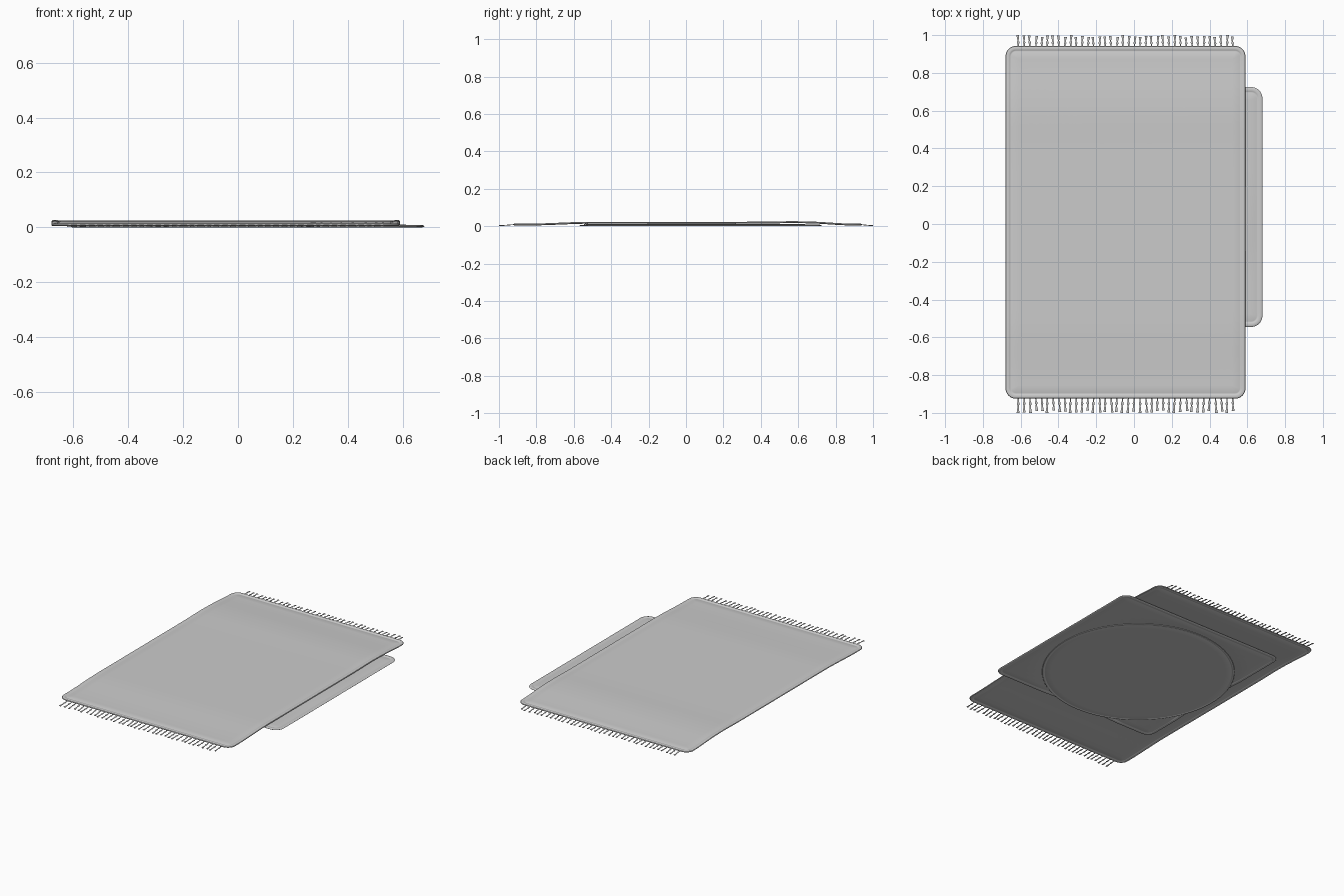
import bpy, bmesh, math, random
from mathutils import Vector, Matrix

if "Cube" in bpy.data.objects:
    bpy.data.objects.remove(bpy.data.objects["Cube"])

random.seed(4)


def smooth(t):
    t = max(0.0, min(1.0, t))
    return t * t * (3 - 2 * t)


def finish(bm, name, angle=35):
    bmesh.ops.recalc_face_normals(bm, faces=bm.faces)
    me = bpy.data.meshes.new(name)
    bm.to_mesh(me)
    bm.free()
    ob = bpy.data.objects.new(name, me)
    bpy.context.collection.objects.link(ob)
    bpy.ops.object.select_all(action='DESELECT')
    ob.select_set(True)
    bpy.context.view_layer.objects.active = ob
    bpy.ops.object.shade_smooth_by_angle(angle=math.radians(angle))
    return ob


def outline(a, b, r, d, n=40, m=8):
    """Rounded rectangle outline, inset by d."""
    rr = max(r - d, 0.0)
    cx, cy = a - d - rr, b - d - rr
    centres = [(cx, cy), (-cx, cy), (-cx, -cy), (cx, -cy)]
    pts = []
    for k in range(4):
        arc = []
        for q in (k, k + 1):
            c, t = centres[q % 4], q * math.pi / 2
            arc.append((c, t))
        (c0, t0), (c1, t1) = arc
        for i in range(m + 1):
            t = t0 + math.pi / 2 * i / m
            pts.append(Vector((c0[0] + rr * math.cos(t), c0[1] + rr * math.sin(t))))
        end = Vector((c1[0] + rr * math.cos(t1), c1[1] + rr * math.sin(t1)))
        start = pts[-1]
        pts += [start.lerp(end, i / n) for i in range(1, n)]
    return pts


def rug(name, x0, x1, y0, y1, r, bind, thick, drape, n=40, m=8):
    """Flat mat with a raised rolled binding, laid over a height function."""
    a, b = (x1 - x0) / 2, (y1 - y0) / 2
    mx, my = (x0 + x1) / 2, (y0 + y1) / 2
    edge = [(0, .0), (.1, .65), (.35, 1), (.65, 1), (.85, .75), (.95, .4), (1.15, .4), (1.25, .6)]
    top = [(bind * d, thick * z / 2) for d, z in edge]
    inner = min(a, b)
    d0 = top[-1][0]
    top += [(d0 + (inner - d0) * i / 16, thick * .3) for i in range(1, 17)]
    prof = [(d, -z) for d, z in reversed(top[1:])] + top
    bm = bmesh.new()
    rings = [[bm.verts.new((p.x + mx, p.y + my, z + thick / 2))
              for p in outline(a, b, r, d, n, m)] for d, z in prof]
    for lo, hi in zip(rings, rings[1:]):
        for i in range(len(lo)):
            j = (i + 1) % len(lo)
            bm.faces.new((lo[i], lo[j], hi[j], hi[i]))
    bmesh.ops.remove_doubles(bm, verts=bm.verts, dist=1e-4)
    for v in bm.verts:
        v.co.z += drape(v.co.x, v.co.y)
    return finish(bm, name)


CX, CY, R = -0.01, 0.03, 0.60


def over_round(x, y):
    return 0.006 * (1 - smooth((math.hypot(x - CX, y - CY) - R + .01) / .06))


def over_stack(x, y):
    rise = smooth((y + .85) / .35) * (1 - smooth((y - .66) / .24))
    return .004 + .010 * rise + .003 * math.exp(-((y - .57) / .11) ** 2)


# Three layered mats, bottom to top
rug("round_rug", CX - R, CX + R, CY - R, CY + R, R, .016, .006, lambda x, y: 0, n=1, m=20)
rug("middle_rug", -.58, .68, -.545, .725, .06, .026, .008, over_round)
rug("top_rug", -.68, .59, -.925, .943, .055, .026, .010, over_stack)


# Knotted fringe along both short ends of the top mat
def tassel(bm, x, y, side, length):
    prof = [(0, .0035), (.28, .0035), (.36, .0065), (.46, .0065), (.54, .003),
            (.72, .0045), (1, .0075)]
    lean = random.uniform(-.006, .006)
    rings = []
    for t, r in prof:
        z = .008 - .0045 * t
        rings.append([bm.verts.new((x + lean * t + r * math.cos(k * math.pi / 3),
                                    y + side * length * t,
                                    z + .45 * r * math.sin(k * math.pi / 3)))
                      for k in range(6)])
    for lo, hi in zip(rings, rings[1:]):
        for k in range(6):
            bm.faces.new((lo[k], lo[k - 1], hi[k - 1], hi[k]))
    bm.faces.new(rings[0])
    bm.faces.new(rings[-1])


for name, y, side in (("back_fringe", .935, 1), ("front_fringe", -.918, -1)):
    bm = bmesh.new()
    full = 1 - abs(y)
    for i in range(38):
        ln = full if i % 9 == 0 else full - random.uniform(0, .012)
        tassel(bm, -.612 + 1.135 * i / 37, y, side, ln)
    finish(bm, name, 50)
